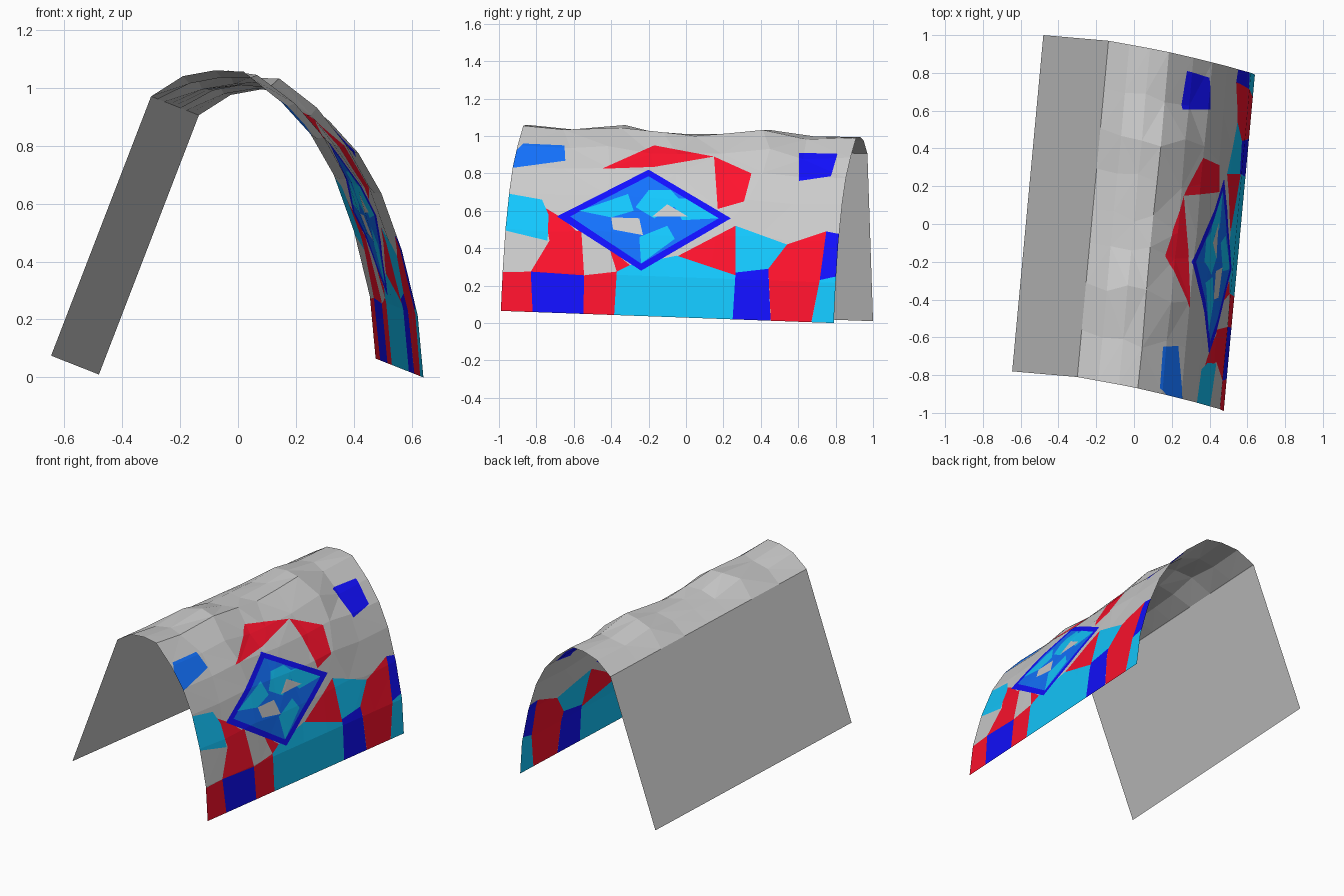
import bpy, bmesh, random
from mathutils import Vector

if "Cube" in bpy.data.objects:
    bpy.data.objects.remove(bpy.data.objects["Cube"])

random.seed(4)
SHIFT = Vector((0.165, 1.78, -0.065))      # sweep from front end to back end
PROFILE = [Vector(p) for p in (
    (-.645, -.78, .075), (-.30, -.81, .97), (-.19, -.83, 1.04), (-.08, -.85, 1.06),
    (.02, -.87, 1.055), (.15, -.90, .95), (.25, -.925, .84), (.33, -.945, .70),
    (.40, -.965, .505), (.455, -.98, .28), (.475, -.99, .065))]
STATIONS = (0, .14, .28, .4, .5, .62, .74, .86, 1)
RIDGE = (0, -.01, .012, -.015, -.015, -.005, .022, -.012, 0)

COLOURS = {1: ("red", (1, .006, .026)), 2: ("cyan", (.0065, .58, 1)),
           3: ("deep_blue", (.006, .005, 1)), 4: ("mid_blue", (.0065, .17, 1))}

# Painted panels, as convex outlines seen from the right (y, z)
RED = [
    [(-1.05, .27), (-.83, .275), (-.815, -.05), (-1.05, -.05)],
    [(-.545, .255), (-.37, .275), (-.39, -.05), (-.55, -.05)],
    [(.44, .29), (.54, .42), (.75, .49), (.715, .23), (.665, -.02), (.455, -.02)],
    [(-.05, .355), (.265, .52), (.265, .255)],
    [(-.77, .66), (-.66, .56), (-.56, .50), (-.73, .44)],
    [(-.73, .44), (-.56, .50), (-.545, .255), (-.83, .275)],
    [(-.41, .40), (-.30, .31), (-.37, .275)],
    [(-.45, .825), (-.17, .95), (.15, .89), (-.17, .835)],
    [(.15, .89), (.35, .80), (.31, .65), (.17, .61)]]
CYAN = [
    [(-.37, .275), (-.3, .31), (-.05, .36), (.265, .255), (.245, -.05), (-.39, -.05)],
    [(.715, .23), (.80, .25), (.9, .25), (.9, -.05), (.66, -.05)],
    [(.265, .52), (.54, .42), (.44, .29), (.265, .26)],
    [(-1.05, .71), (-.77, .66), (-.735, .58), (-.74, .44), (-1.05, .515)]]
BLUE = [
    [(-.83, .275), (-.545, .255), (-.55, -.05), (-.815, -.05)],
    [(.265, .27), (.44, .29), (.455, -.05), (.245, -.05)],
    [(.75, .49), (.9, .46), (.9, .27), (.715, .23)],
    [(.605, .91), (.81, .905), (.775, .785), (.605, .76)]]
MID = [[(-1.0, .82), (-.94, .89), (-.87, .96), (-.65, .95), (-.645, .868)]]
# Diamond emblem: frame, field, inlays and two bare openings
FRAME = [(-.2, .82), (.24, .56), (-.24, .28), (-.69, .57)]
FIELD = [(-.2, .785), (.175, .56), (-.24, .318), (-.62, .57)]
INLAY = [
    [(-.57, .60), (-.31, .69), (-.28, .60), (-.40, .565)],
    [(-.27, .62), (-.2, .71), (-.08, .71), (-.02, .645), (-.17, .56)],
    [(-.25, .46), (-.1, .52), (-.06, .45), (-.24, .318)],
    [(.175, .56), (.0, .665), (-.09, .67), (-.02, .55)]]
BARE = [[(-.40, .565), (-.25, .56), (-.23, .47), (-.39, .50)],
        [(-.18, .57), (-.1, .635), (.01, .57)]]

# Faceted vault: profile swept along the length with a dented crown
bm = bmesh.new()
side = bm.faces.layers.int.new("side")
rows = []
for k, t in enumerate(STATIONS):
    row = []
    for i in range(1, len(PROFILE)):
        p = PROFILE[i] + SHIFT * t
        if 0 < k < len(STATIONS) - 1 and 2 <= i <= 8:
            crown = 1 if i <= 5 else .4
            p.y += random.uniform(-.04, .04)
            p.z += (RIDGE[k] + random.uniform(-.008, .008)) * crown
        row.append(bm.verts.new(p))
    rows.append(row)
for a, b in zip(rows, rows[1:]):
    for i in range(len(a) - 1):
        f = bm.faces.new((a[i], a[i + 1], b[i + 1], b[i]))
        f[side] = int(i >= 3)
bmesh.ops.triangulate(bm, faces=bm.faces[:])


def paint(outline, colour):
    """Cut the outline into the right-hand skin and colour what lies inside."""
    pts = [Vector((0, y, z)) for y, z in outline]
    mid = sum(pts, Vector()) / len(pts)
    planes = []
    faces = [f for f in bm.faces if f[side]]
    for a, b in zip(pts, pts[1:] + pts[:1]):
        n = (b - a).cross(Vector((1, 0, 0))).normalized()
        if n.dot(mid - a) < 0:
            n = -n
        geom = set(faces)
        for f in faces:
            geom.update(f.edges)
            geom.update(f.verts)
        if not geom:
            return
        bmesh.ops.bisect_plane(bm, geom=list(geom), dist=1e-4, plane_co=a, plane_no=n)
        planes.append((a, n))
        faces = [f for f in bm.faces if f[side] and all(
            m.dot(f.calc_center_median() - q) > 0 for q, m in planes)]
    for f in faces:
        f.material_index = colour


for outlines, colour in ((RED, 1), (CYAN, 2), (BLUE, 3), (MID, 4),
                         ([FRAME], 3), ([FIELD], 4), (INLAY, 2), (BARE, 0)):
    for outline in outlines:
        paint(outline, colour)


def make_object(name, mesh_bm, colour=None):
    me = bpy.data.meshes.new(name)
    mesh_bm.to_mesh(me)
    ob = bpy.data.objects.new(name, me)
    bpy.context.collection.objects.link(ob)
    if colour:
        mat = bpy.data.materials.new(name)
        mat.diffuse_color = (*colour, 1)
        mat.use_nodes = True
        mat.node_tree.nodes["Principled BSDF"].inputs["Base Color"].default_value = mat.diffuse_color
        me.materials.append(mat)


# One object per colour of the skin
for idx in range(5):
    part = bm.copy()
    bmesh.ops.delete(part, geom=[f for f in part.faces if f.material_index != idx],
                     context='FACES')
    for f in part.faces:
        f.material_index = 0
    if idx:
        make_object(COLOURS[idx][0] + "_panels", part, COLOURS[idx][1])
    else:
        make_object("vault_skin", part)
    part.free()
bm.free()

# Plain flat panel on the left
bm = bmesh.new()
p0, p1 = PROFILE[:2]
bm.faces.new([bm.verts.new(p) for p in (p0, p1, p1 + SHIFT, p0 + SHIFT)])
make_object("flat_side_panel", bm)
bm.free()
